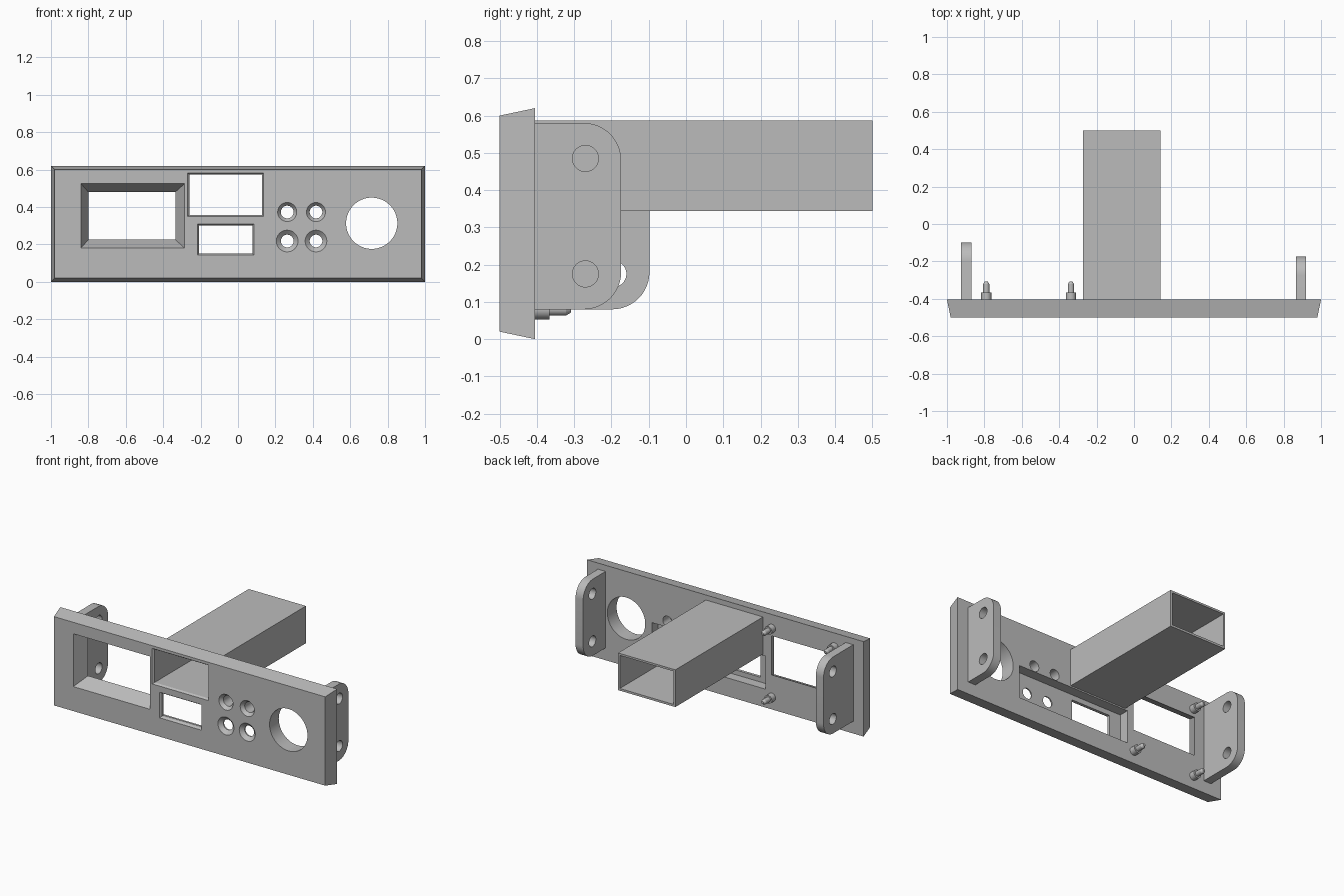
import bpy, bmesh, math

if "Cube" in bpy.data.objects:
    bpy.data.objects.remove(bpy.data.objects["Cube"], do_unlink=True)

grey = bpy.data.materials.new("plain grey")
grey.use_nodes = True
grey.diffuse_color = (0.5, 0.5, 0.5, 1)
grey.node_tree.nodes["Principled BSDF"].inputs["Base Color"].default_value = (0.5, 0.5, 0.5, 1)

FRONT, BACK = -0.5, -0.405


def rect(y, x0, x1, z0, z1):
    return [(x0, y, z0), (x1, y, z0), (x1, y, z1), (x0, y, z1)]


def circle(y, x, z, r, n=40):
    return [(x + r * math.cos(math.tau * i / n), y, z + r * math.sin(math.tau * i / n))
            for i in range(n)]


def loft(name, sections):
    """Closed solid through a row of matching outlines."""
    bm = bmesh.new()
    rings = [[bm.verts.new(p) for p in s] for s in sections]
    for a, b in zip(rings, rings[1:]):
        for i in range(len(a)):
            j = (i + 1) % len(a)
            bm.faces.new((a[i], a[j], b[j], b[i]))
    bm.faces.new(rings[0])
    bm.faces.new(rings[-1])
    bmesh.ops.recalc_face_normals(bm, faces=bm.faces)
    mesh = bpy.data.meshes.new(name)
    bm.to_mesh(mesh)
    bm.free()
    mesh.materials.append(grey)
    ob = bpy.data.objects.new(name, mesh)
    bpy.context.collection.objects.link(ob)
    return ob


def activate(ob):
    bpy.ops.object.select_all(action='DESELECT')
    ob.select_set(True)
    bpy.context.view_layer.objects.active = ob


def cut(ob, sections):
    """Subtract a lofted solid, then drop the cutter."""
    cutter = loft("cutter", sections)
    cutter.hide_render = True
    mod = ob.modifiers.new("cut", 'BOOLEAN')
    mod.operation, mod.solver, mod.object = 'DIFFERENCE', 'EXACT', cutter
    activate(ob)
    bpy.ops.object.modifier_apply(modifier=mod.name)
    bpy.data.objects.remove(cutter, do_unlink=True)


def smooth(ob):
    activate(ob)
    bpy.ops.object.shade_smooth_by_angle(angle=math.radians(30))


def flared_rect(outer, inner, depth):
    """Rectangular opening that narrows from the front face."""
    return [rect(FRONT - 0.1, *outer), rect(FRONT, *outer),
            rect(FRONT + depth, *inner), rect(BACK + 0.1, *inner)]


# Face plate with sloping rim
panel = loft("face_plate", [rect(FRONT, -0.98, 0.98, 0.02, 0.6),
                            rect(BACK, -1, 1, 0, 0.62)])
# Pocket in the rear
cut(panel, [rect(-0.47, -0.29, 0.53, 0.12, 0.335), rect(-0.3, -0.29, 0.53, 0.12, 0.335)])
# Display, upper and lower windows
cut(panel, flared_rect((-0.84, -0.285, 0.18, 0.525), (-0.8, -0.335, 0.225, 0.48), 0.095))
cut(panel, flared_rect((-0.27, 0.137, 0.35, 0.582), (-0.26, 0.128, 0.358, 0.574), 0.012))
cut(panel, flared_rect((-0.217, 0.085, 0.143, 0.31), (-0.208, 0.077, 0.151, 0.302), 0.012))
# Round opening
cut(panel, [circle(y, 0.715, 0.313, 0.137, 64) for y in (-0.6, -0.3)])
# Countersunk button holes
for x in (0.263, 0.417):
    for z, wide in ((0.373, 0.051), (0.218, 0.058)):
        cut(panel, [circle(y, x, z, r) for y, r in
                    ((-0.6, wide), (FRONT, wide), (-0.478, 0.034), (-0.3, 0.034))])
smooth(panel)

# Hollow rectangular duct
duct = loft("duct", [rect(y, -0.273, 0.141, 0.344, 0.587) for y in (BACK - 0.015, 0.5)])
cut(duct, [rect(y, -0.26, 0.128, 0.358, 0.574) for y in (-0.6, 0.6)])


def bracket(name, x0, x1, reach, hole_y):
    """Side ear with two rounded rear corners and two holes."""
    r, low, high = 0.1, 0.08, 0.58
    outline = [(BACK - 0.01, high), (BACK - 0.01, low)]
    for cz, start in ((low + r, -90), (high - r, 0)):
        for i in range(13):
            a = math.radians(start + 7.5 * i)
            outline.append((reach - r + r * math.cos(a), cz + r * math.sin(a)))
    ear = loft(name, [[(x, y, z) for y, z in outline] for x in (x0, x1)])
    for z in (0.175, 0.485):
        hole = [(p[0], p[2]) for p in circle(0, hole_y, z, 0.035)]
        cut(ear, [[(x, y, h) for y, h in hole] for x in (x0 - 0.1, x1 + 0.1)])
    smooth(ear)


bracket("left_bracket", 0.865, 0.92, -0.174, -0.27)
bracket("right_bracket", -0.925, -0.87, -0.098, -0.195)

# Stepped mounting pins around the display
for side, x in (("right", -0.79), ("left", -0.337)):
    for level, z in (("lower", 0.08), ("upper", 0.53)):
        pin = loft(f"{level}_{side}_pin", [circle(y, x, z, r, 24) for y, r in
                   ((BACK - 0.01, 0.027), (-0.366, 0.027), (-0.366, 0.017),
                    (-0.322, 0.017), (-0.308, 0.008))])
        smooth(pin)
